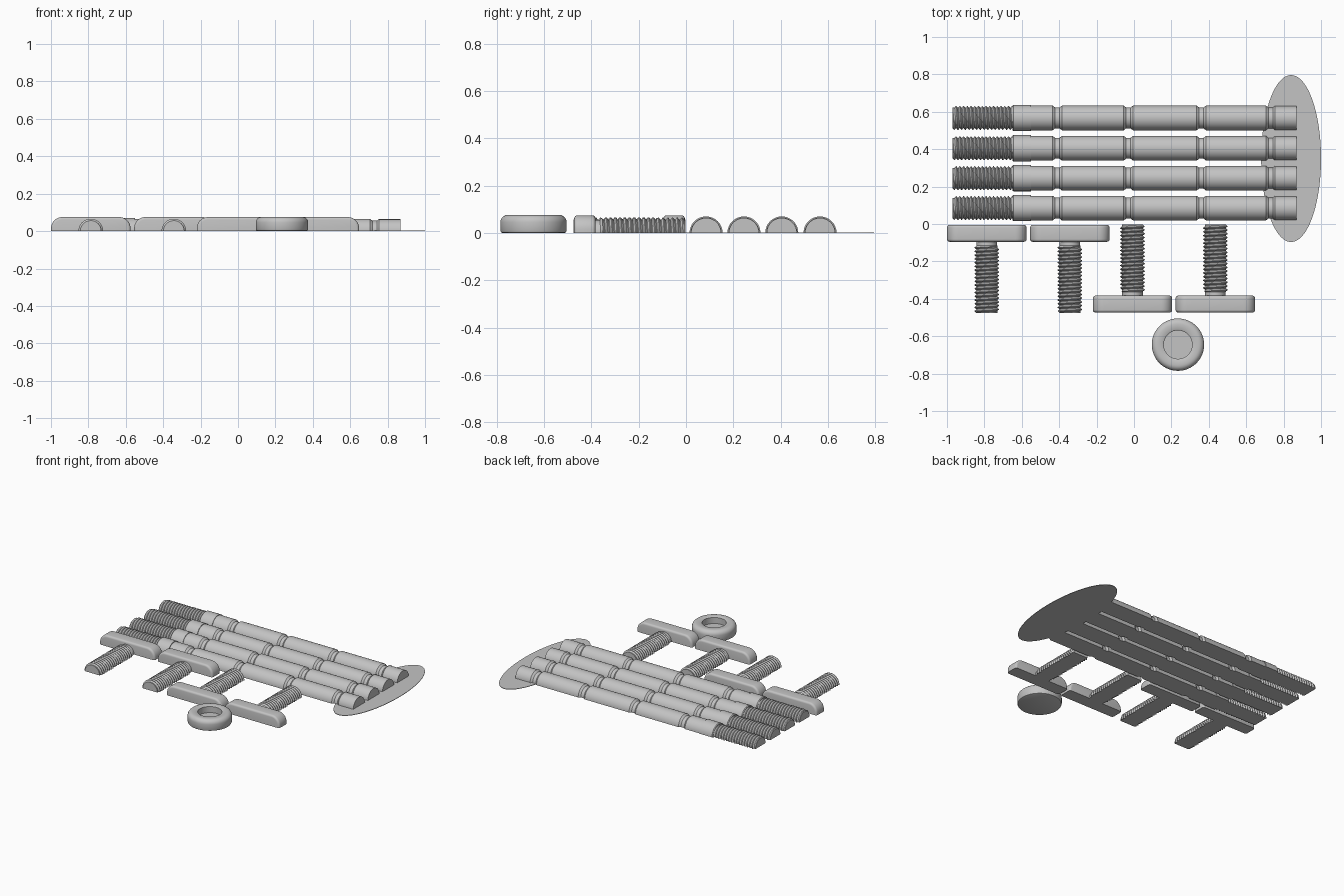
import bpy
import bmesh
from math import pi, cos, sin, radians
from mathutils import Matrix

cube = bpy.data.objects.get("Cube")
if cube:
    bpy.data.objects.remove(cube, do_unlink=True)

SEGMENTS = 24
PITCH = 0.02

grey = bpy.data.materials.new("light grey")
grey.use_nodes = True
grey.diffuse_color = (0.55, 0.55, 0.55, 1)
grey.node_tree.nodes["Principled BSDF"].inputs["Base Color"].default_value = grey.diffuse_color


def finish(name, bm, matrix=None, angle=35):
    """Turn a bmesh into a shaded, placed object."""
    bmesh.ops.remove_doubles(bm, verts=bm.verts, dist=1e-5)
    bmesh.ops.recalc_face_normals(bm, faces=bm.faces)
    if matrix:
        bm.transform(matrix)
    mesh = bpy.data.meshes.new(name)
    bm.to_mesh(mesh)
    bm.free()
    mesh.materials.append(grey)
    obj = bpy.data.objects.new(name, mesh)
    bpy.context.collection.objects.link(obj)
    bpy.ops.object.select_all(action="DESELECT")
    obj.select_set(True)
    bpy.context.view_layer.objects.active = obj
    bpy.ops.object.shade_smooth_by_angle(angle=radians(angle))
    return obj


def half_round(name, section, matrix):
    """Half cylinder along x; section(theta) gives its (x, radius) stations."""
    bm = bmesh.new()
    rows = []
    for i in range(SEGMENTS + 1):
        t = pi * i / SEGMENTS
        rows.append([bm.verts.new((x, r * cos(t), r * sin(t))) for x, r in section(t)])
    # pairing the last row with the first closes the flat underside
    for i, row in enumerate(rows):
        after = rows[(i + 1) % len(rows)]
        for k in range(len(row) - 1):
            bm.faces.new((row[k], row[k + 1], after[k + 1], after[k]))
    for end in (0, -1):
        bm.faces.new([row[end] for row in rows])
    return finish(name, bm, matrix)


def thread(name, length, low, high, matrix):
    """Helical thread from x = 0 to length, tapering at both ends."""
    def section(t):
        points = []
        for turn in range(-2, int(length / PITCH) + 3):
            for part, r in ((0, high), (0.12, high), (0.5, low), (0.62, low)):
                x = (turn + part + t / (2 * pi)) * PITCH
                x = min(max(x, 0), length)
                points.append((x, min(r, low + x, low + length - x)))
        return points
    return half_round(name, section, matrix)


# Rods: collar, body with four necked grooves, plain tail
rod_profile = [(-0.65, 0.066), (-0.645, 0.07), (-0.55, 0.07), (-0.55, 0.066)]
for groove in (-0.41, -0.03, 0.36, 0.73):
    rod_profile += [(groove - 0.025, 0.066), (groove - 0.012, 0.056),
                    (groove + 0.012, 0.056), (groove + 0.025, 0.066)]
rod_profile += [(0.755, 0.0635), (0.87, 0.0635)]

for n, y in enumerate((0.085, 0.245, 0.405, 0.567), 1):
    half_round(f"rod_{n}", lambda t: rod_profile, Matrix.Translation((0, y, 0)))
    thread(f"rod_thread_{n}", 0.33, 0.055, 0.064,
           Matrix.Translation((-0.64, y, 0)) @ Matrix.Rotation(pi, 4, "Z"))


def bolt_head(name, matrix):
    """Bar with round upper corners, softened along both long faces."""
    half, top, corner = 0.2125, 0.075, 0.06
    outline = [(half, 0)]
    for i in range(9):
        a = pi / 2 * i / 8
        outline.append((half - corner + corner * cos(a), top - corner + corner * sin(a)))
    outline += [(-y, z) for y, z in reversed(outline)]
    bm = bmesh.new()
    face = bm.faces.new([bm.verts.new((0, y, z)) for y, z in outline])
    grown = bmesh.ops.extrude_face_region(bm, geom=[face])
    new = [v for v in grown["geom"] if isinstance(v, bmesh.types.BMVert)]
    bmesh.ops.translate(bm, verts=new, vec=(0.09, 0, 0))
    rims = [e for e in bm.edges if abs(e.verts[0].co.x - e.verts[1].co.x) < 1e-6
            and max(v.co.z for v in e.verts) > 0.001]
    bmesh.ops.bevel(bm, geom=rims, offset=0.014, segments=4, profile=0.5, affect="EDGES")
    finish(name, bm, matrix)


# Bolts: head, short neck and thread, laid in opposite directions
for n, (x, y, turn) in enumerate(((-0.787, -0.005, -1), (-0.343, -0.005, -1),
                                  (-0.008, -0.473, 1), (0.435, -0.473, 1)), 1):
    place = Matrix.Translation((x, y, 0)) @ Matrix.Rotation(turn * pi / 2, 4, "Z")
    bolt_head(f"bolt_head_{n}", place)
    half_round(f"bolt_neck_{n}", lambda t: [(0.08, 0.055), (0.12, 0.055)], place)
    thread(f"bolt_thread_{n}", 0.36, 0.056, 0.066,
           place @ Matrix.Translation((0.11, 0, 0)))

# Round cap with a blind recess
profile = [(0, 0), (0.13, 0), (0.137, 0.003), (0.14, 0.01)]
for i in range(7):
    a = pi / 2 * i / 6
    profile.append((0.11 + 0.03 * cos(a), 0.046 + 0.03 * sin(a)))
profile += [(0.082, 0.076), (0.076, 0.072), (0.076, 0.03), (0, 0.03)]
bm = bmesh.new()
points = [bm.verts.new((r, 0, z)) for r, z in profile]
edges = [bm.edges.new(pair) for pair in zip(points, points[1:])]
bmesh.ops.spin(bm, geom=points + edges, cent=(0, 0, 0), axis=(0, 0, 1),
               angle=2 * pi, steps=64)
finish("round_cap", bm, Matrix.Translation((0.235, -0.645, 0)))

# Thin oval sheet under the rod tails
bm = bmesh.new()
bmesh.ops.create_cone(bm, cap_ends=True, segments=96, radius1=1, radius2=1, depth=1)
finish("oval_sheet", bm, Matrix.Translation((0.84, 0.35, 0.0015))
       @ Matrix.Diagonal((0.16, 0.446, 0.003, 1)))
